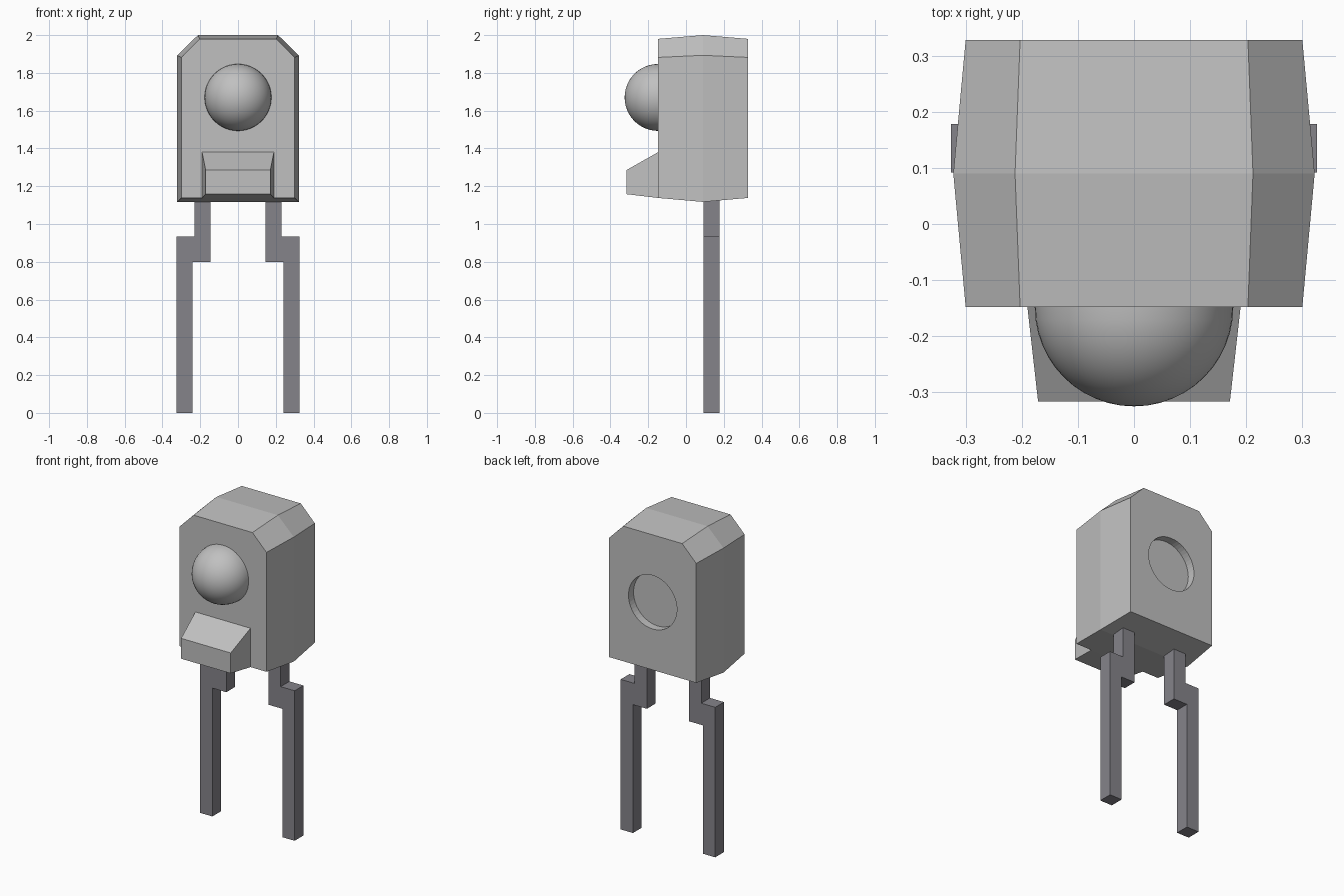
import bpy, bmesh, math
from mathutils import Matrix

cube = bpy.data.objects.get("Cube")
if cube:
    bpy.data.objects.remove(cube, do_unlink=True)


def material(name, rgb):
    m = bpy.data.materials.new(name)
    m.use_nodes = True
    m.diffuse_color = (*rgb, 1)
    m.node_tree.nodes["Principled BSDF"].inputs["Base Color"].default_value = (*rgb, 1)
    return m


light_grey = material("light grey plastic", (0.53, 0.53, 0.53))
lead_grey = material("lead grey metal", (0.235, 0.23, 0.255))


def finish(bm, name, mat):
    bmesh.ops.recalc_face_normals(bm, faces=bm.faces)
    mesh = bpy.data.meshes.new(name)
    bm.to_mesh(mesh)
    bm.free()
    mesh.materials.append(mat)
    obj = bpy.data.objects.new(name, mesh)
    bpy.context.collection.objects.link(obj)
    return obj


def loft(name, sections, mat):
    """Join outlines of equal point count, each given as a list of (x, y, z)."""
    bm = bmesh.new()
    rings = [[bm.verts.new(p) for p in s] for s in sections]
    n = len(rings[0])
    for a, b in zip(rings, rings[1:]):
        for i in range(n):
            j = (i + 1) % n
            bm.faces.new((a[i], a[j], b[j], b[i]))
    bm.faces.new(rings[0])
    bm.faces.new(rings[-1])
    return finish(bm, name, mat)


# Housing: chamfered outline, bulging slightly at the middle seam
def housing_outline(y, w, bottom, top, cham_x, cham_z):
    half = [(w, bottom), (w, cham_z), (cham_x, top)]
    return [(x, y, z) for x, z in half] + [(-x, y, z) for x, z in reversed(half)]


housing = loft("housing", [
    housing_outline(-0.148, 0.30, 1.138, 1.98, 0.203, 1.882),
    housing_outline(0.09, 0.322, 1.117, 2.0, 0.212, 1.893),
    housing_outline(0.328, 0.30, 1.138, 1.98, 0.203, 1.882)], light_grey)

# Round recess in the back of the housing
bm = bmesh.new()
bmesh.ops.create_cone(bm, cap_ends=True, segments=48, radius1=0.167, radius2=0.167, depth=0.10,
                      matrix=Matrix.Translation((0, 0.328, 1.56)) @ Matrix.Rotation(math.pi / 2, 4, 'X'))
cutter = finish(bm, "recess_cutter", light_grey)
cutter.hide_render = True
cut = housing.modifiers.new("recess", 'BOOLEAN')
cut.operation = 'DIFFERENCE'
cut.solver = 'EXACT'
cut.object = cutter
bpy.context.view_layer.objects.active = housing
bpy.ops.object.modifier_apply(modifier="recess")
bpy.data.objects.remove(cutter, do_unlink=True)

# Domed lens: front half of a sphere
bm = bmesh.new()
bmesh.ops.create_uvsphere(bm, u_segments=48, v_segments=24, radius=0.177,
                          matrix=Matrix.Translation((0, -0.148, 1.67)) @ Matrix.Rotation(math.pi / 2, 4, 'X'))
bmesh.ops.delete(bm, geom=[v for v in bm.verts if v.co.y > -0.14], context='VERTS')
lens = finish(bm, "lens", light_grey)

# Tapered wedge below the lens
def wedge_outline(y, w, bottom, top):
    return [(w, y, bottom), (w, y, top), (-w, y, top), (-w, y, bottom)]


loft("front_wedge", [wedge_outline(-0.316, 0.171, 1.158, 1.285),
                     wedge_outline(-0.148, 0.19, 1.138, 1.38)], light_grey)

# Pair of stepped leads
lead = [(0.145, 1.16), (0.145, 0.80), (0.241, 0.80), (0.241, 0),
        (0.326, 0), (0.326, 0.935), (0.23, 0.935), (0.23, 1.16)]
for side, name in ((1, "left_lead"), (-1, "right_lead")):
    loft(name, [[(side * x, y, z) for x, z in lead] for y in (0.092, 0.178)], lead_grey)

# Smooth shading on the round parts
for obj in (housing, lens):
    bpy.ops.object.select_all(action='DESELECT')
    obj.select_set(True)
    bpy.context.view_layer.objects.active = obj
    bpy.ops.object.shade_smooth_by_angle(angle=math.radians(15 if obj is lens else 3))
